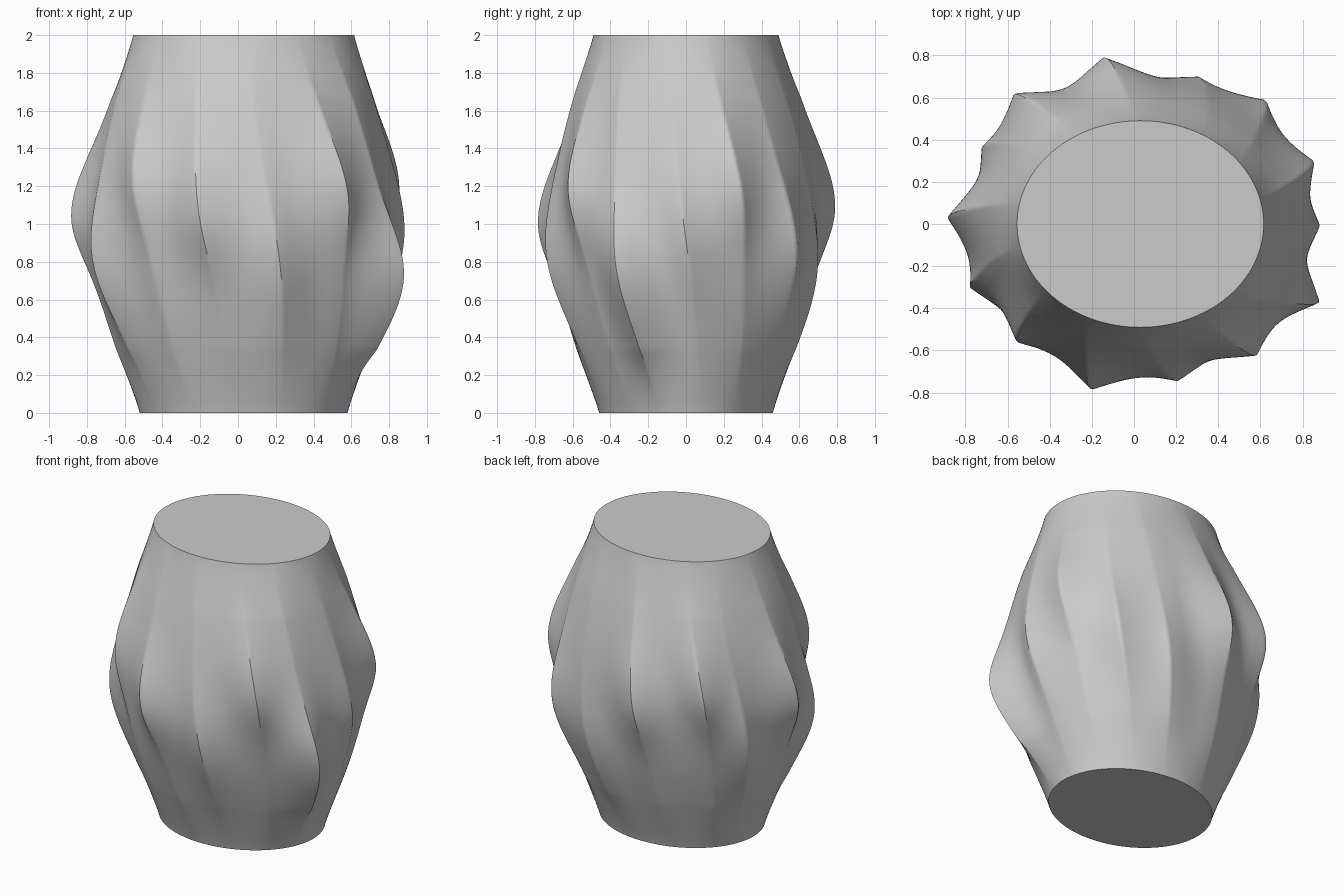
import bpy, bmesh, math

cube = bpy.data.objects.get("Cube")
if cube:
    bpy.data.objects.remove(cube, do_unlink=True)

CENTRE_X = 0.03
COLUMNS, ROWS, HEIGHT = 400, 90, 2.0
TWIST = -0.18  # radians per unit of height
REACH = 0.4    # angular half width of a pleat

# Crest of each pleat: x, y and the height at which it bulges most
CRESTS = [
    (0.88, 0.0, 0.92), (0.855, 0.29, 1.2), (0.615, 0.59, 0.85), (0.28, 0.69, 0.7),
    (-0.14, 0.79, 1.1), (-0.56, 0.62, 1.2), (-0.72, 0.35, 0.8), (-0.885, 0.03, 1.05),
    (-0.765, -0.31, 0.78), (-0.56, -0.55, 1.25), (-0.2, -0.785, 1.02), (0.22, -0.735, 0.8),
    (0.575, -0.625, 1.2), (0.875, -0.355, 0.68),
]


def radii(z):
    """Half widths of the barrel body between the pleats."""
    t = z / HEIGHT
    swell = 0.215 * max(0.0, math.sin(math.pi * t)) ** 1.1
    return 0.55 + 0.035 * t + swell, 0.46 + 0.03 * t + swell


def make_pleat(x, y, peak):
    rx, ry = radii(peak)
    u, v = (x - CENTRE_X) / rx, y / ry
    return math.atan2(v, u) - TWIST * (peak - 1), math.hypot(u, v) - 1, peak


PLEATS = [make_pleat(*crest) for crest in CRESTS]


def pleat_scale(angle, z):
    """Sharp crests on soft swellings, fading out at both rims."""
    total = 1.0
    fade = min(1.0, 2 * math.sin(math.pi * z / HEIGHT))
    for centre, amount, peak in PLEATS:
        gap = abs((angle - centre + math.pi) % math.tau - math.pi)
        if gap < REACH:
            sharp = (1 - gap / REACH) ** 3
            soft = 0.5 + 0.5 * math.cos(math.pi * gap / REACH)
            spread = 0.38 if z > peak else 0.3 + 0.45 * max(0, 1 - peak)
            bulge = 0.18 + 0.82 * math.exp(-((z - peak) / spread) ** 2)
            total += amount * fade * bulge * (0.6 * sharp + 0.4 * soft)
    return total


# Pleated barrel body with flat ends
bm = bmesh.new()
rings = []
for row in range(ROWS + 1):
    z = HEIGHT * row / ROWS
    rx, ry = radii(z)
    ring = []
    for col in range(COLUMNS):
        base = math.tau * col / COLUMNS
        angle = base + TWIST * (z - 1)
        s = pleat_scale(base, z)
        ring.append(bm.verts.new((CENTRE_X + s * rx * math.cos(angle),
                                  s * ry * math.sin(angle), z)))
    rings.append(ring)
for low, high in zip(rings, rings[1:]):
    for i in range(COLUMNS):
        j = (i + 1) % COLUMNS
        bm.faces.new((low[i], low[j], high[j], high[i]))
bm.faces.new(rings[0][::-1])
bm.faces.new(rings[-1])

mesh = bpy.data.meshes.new("pleated_body")
bm.to_mesh(mesh)
bm.free()
body = bpy.data.objects.new("pleated_body", mesh)
bpy.context.collection.objects.link(body)

# Plain grey
grey = bpy.data.materials.new("light_grey")
grey.use_nodes = True
colour = (0.6, 0.6, 0.6, 1)
grey.diffuse_color = colour
grey.node_tree.nodes["Principled BSDF"].inputs["Base Color"].default_value = colour
mesh.materials.append(grey)

bpy.ops.object.select_all(action="DESELECT")
body.select_set(True)
bpy.context.view_layer.objects.active = body
bpy.ops.object.shade_smooth_by_angle(angle=math.radians(40))
